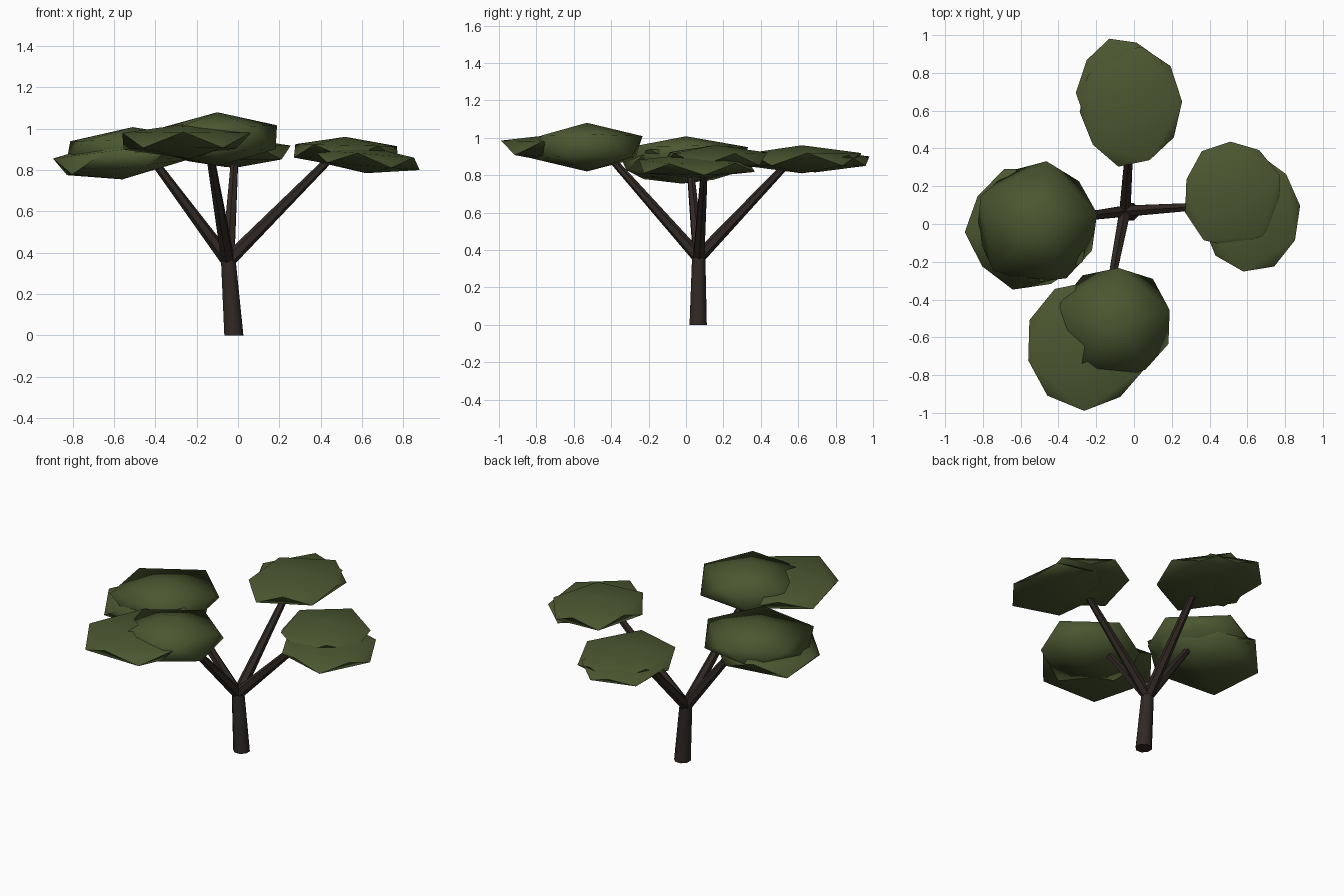
import bpy, bmesh, math, random
from mathutils import Vector, Matrix

if "Cube" in bpy.data.objects:
    bpy.data.objects.remove(bpy.data.objects["Cube"])

random.seed(4)


def material(name, rgb):
    m = bpy.data.materials.new(name)
    m.diffuse_color = (*rgb, 1)
    m.use_nodes = True
    m.node_tree.nodes["Principled BSDF"].inputs["Base Color"].default_value = m.diffuse_color
    return m


BARK = material("bark", (0.03, 0.021, 0.017))
LEAF = material("leaf", (0.07, 0.095, 0.03))


def finish(bm, name, mat, angle):
    me = bpy.data.meshes.new(name)
    bm.to_mesh(me)
    bm.free()
    me.materials.append(mat)
    ob = bpy.data.objects.new(name, me)
    bpy.context.collection.objects.link(ob)
    bpy.ops.object.select_all(action='DESELECT')
    ob.select_set(True)
    bpy.context.view_layer.objects.active = ob
    bpy.ops.object.shade_smooth_by_angle(angle=math.radians(angle))
    return ob


def limb(name, a, b, ra, rb, sides, level=False):
    """Tapered limb from a to b; level keeps the end rings horizontal."""
    a, b = Vector(a), Vector(b)
    bm = bmesh.new()
    turn = Matrix() if level else (b - a).to_track_quat('Z', 'Y').to_matrix().to_4x4()
    rings = []
    for p, r in ((a, ra), (b, rb)):
        rings.append([bm.verts.new(p + turn @ Vector((r * math.cos(t), r * math.sin(t), 0)))
                      for t in (math.tau * (i + .5) / sides for i in range(sides))])
    for i in range(sides):
        j = (i + 1) % sides
        bm.faces.new((rings[0][i], rings[0][j], rings[1][j], rings[1][i]))
    bm.faces.new(rings[0][::-1])
    bm.faces.new(rings[1])
    finish(bm, name, BARK, 50)


def clump(name, centre, size, lean=(0, 0), turn=0):
    """Flattened, slightly uneven icosahedron; lean is the slope in x and y."""
    bm = bmesh.new()
    bmesh.ops.create_icosphere(bm, subdivisions=1, radius=1)
    bm.transform(Matrix.Rotation(math.radians(turn), 4, 'Z'))
    c = Vector(centre)
    for v in bm.verts:
        k = 1.0 if abs(v.co.z) > .9 else random.uniform(1.06, 1.16)
        x, y = v.co.x * size[0] * k, v.co.y * size[1] * k
        v.co = c + Vector((x, y, v.co.z * size[2] + lean[0] * x + lean[1] * y))
    finish(bm, name, LEAF, 75)


# Trunk
limb("trunk", (-0.02, 0.065, 0), (-0.048, 0.068, 0.38), 0.05, 0.038, 8, True)

# Branches
fork = Vector((-0.048, 0.068, 0.36))
for side, tip in {"right": (0.45, 0.10, 0.86), "left": (-0.42, 0.02, 0.86),
                  "back": (-0.015, 0.55, 0.87), "front": (-0.14, -0.41, 0.90)}.items():
    limb(side + "_branch", fork, tip, 0.034, 0.019, 6)

# Foliage: two overlapping clumps per branch
clump("left_foliage_upper", (-0.51, 0.0, 0.90), (0.33, 0.33, 0.108), (0.03, 0), 10)
clump("left_foliage_lower", (-0.56, -0.02, 0.855), (0.33, 0.33, 0.10), (0.13, 0), 40)
clump("front_foliage_upper", (-0.10, -0.53, 0.95), (0.31, 0.30, 0.13), (0.03, 0), 15)
clump("front_foliage_lower", (-0.24, -0.64, 0.94), (0.33, 0.34, 0.085), (0, -0.02), 50)
clump("right_foliage_upper", (0.52, 0.16, 0.888), (0.265, 0.29, 0.073), (-0.02, 0), 20)
clump("right_foliage_lower", (0.62, 0.05, 0.85), (0.27, 0.31, 0.065), (-0.08, 0), 45)
clump("back_foliage_upper", (-0.02, 0.62, 0.885), (0.275, 0.32, 0.075), (0, 0), 5)
clump("back_foliage_lower", (-0.06, 0.69, 0.875), (0.24, 0.30, 0.06), (0.02, 0), 35)
